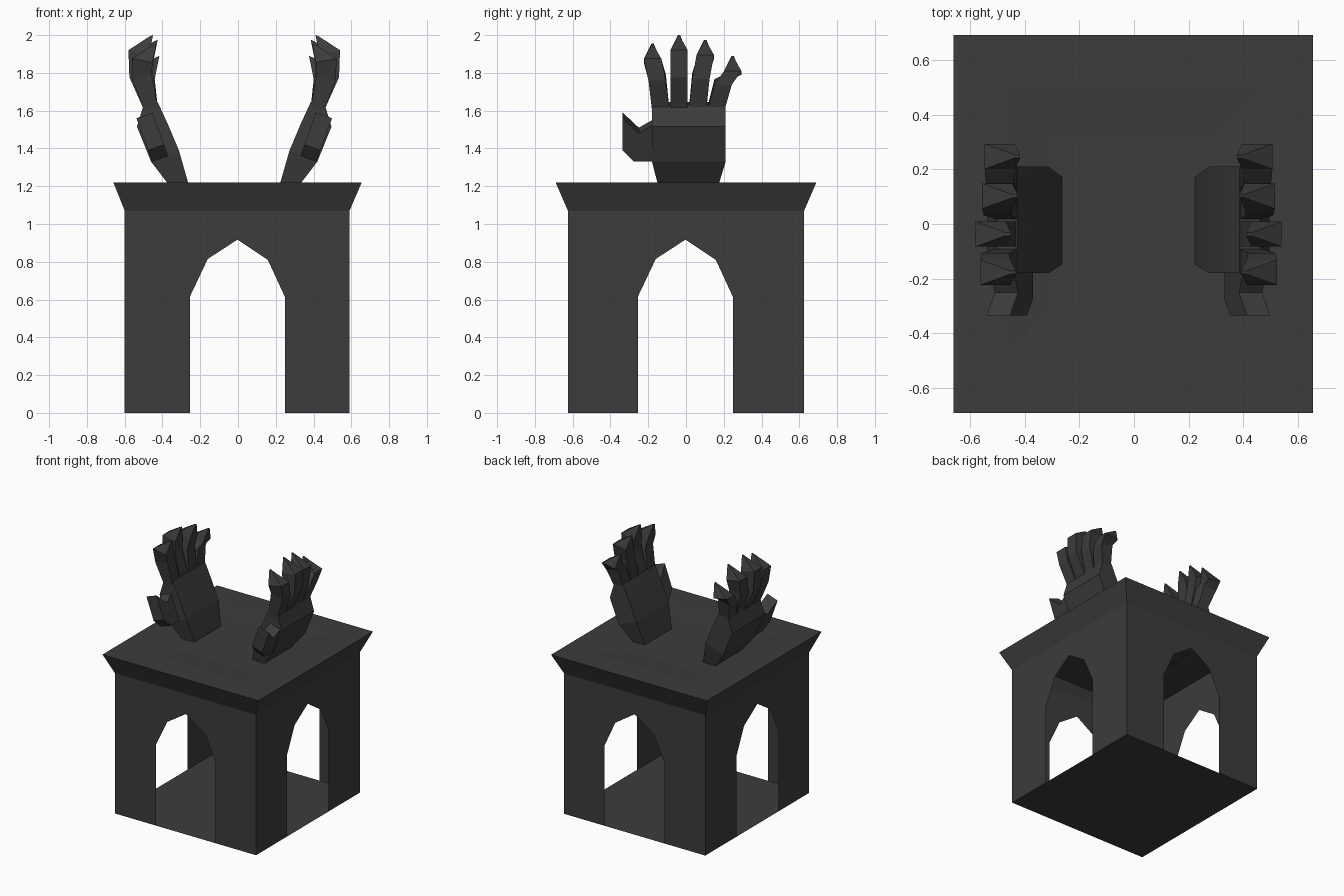
import bpy, bmesh
from mathutils import Vector

if "Cube" in bpy.data.objects:
    bpy.data.objects.remove(bpy.data.objects["Cube"])

stone = bpy.data.materials.new("dark_stone")
stone.diffuse_color = (0.045, 0.045, 0.045, 1)
stone.use_nodes = True
stone.node_tree.nodes["Principled BSDF"].inputs["Base Color"].default_value = stone.diffuse_color


def make(name, bm, location=(0, 0, 0)):
    bmesh.ops.remove_doubles(bm, verts=bm.verts, dist=0.0005)
    me = bpy.data.meshes.new(name)
    bm.to_mesh(me)
    bm.free()
    me.materials.append(stone)
    ob = bpy.data.objects.new(name, me)
    ob.location = location
    bpy.context.collection.objects.link(ob)
    return ob


def face(bm, pts):
    return bm.faces.new([bm.verts.new(p) for p in pts])


def loft(bm, rings):
    """Skin a list of equal rings and cap both ends."""
    vs = [[bm.verts.new(p) for p in r] for r in rings]
    n = len(vs[0])
    for a, b in zip(vs, vs[1:]):
        for i in range(n):
            bm.faces.new((a[i], a[(i + 1) % n], b[(i + 1) % n], b[i]))
    bm.faces.new(vs[0][::-1])
    bm.faces.new(vs[-1])


def rect(x0, x1, y0, y1, z):
    return [Vector(p) for p in ((x0, y0, z), (x1, y0, z), (x1, y1, z), (x0, y1, z))]


# Hollow base: four thin walls, each with a pointed arch down to the floor
X0, X1, Y, H = -0.6, 0.59, 0.625, 1.07
ARCH = [(-0.255, 0), (-0.255, 0.615), (-0.16, 0.815), (-0.003, 0.917),
        (0.158, 0.81), (0.248, 0.615), (0.248, 0)]


def outline(lo, hi):
    return [(lo, 0)] + ARCH + [(hi, 0), (hi, H), (lo, H)]


bm = bmesh.new()
face(bm, [(u, -Y, z) for u, z in outline(X0, X1)])
face(bm, [(u, Y, z) for u, z in outline(X0, X1)][::-1])
face(bm, [(X1, u, z) for u, z in outline(-Y, Y)])
face(bm, [(X0, u, z) for u, z in outline(-Y, Y)][::-1])
face(bm, rect(X0, X1, -Y, Y, 0)[::-1])
make("arched_base", bm)

# Flared top slab with a very shallow sloped recess
bm = bmesh.new()
rings = [rect(X0, X1, -Y, Y, H),
         rect(-0.66, 0.655, -0.69, 0.69, 1.22),
         rect(-0.48, 0.475, -0.50, 0.505, 1.22),
         rect(-0.305, 0.29, -0.31, 0.315, 1.208)]
for a, b in zip(rings, rings[1:]):
    for i in range(4):
        j = (i + 1) % 4
        face(bm, [a[i], a[j], b[j], b[i]])
face(bm, rings[-1])
make("flared_top", bm)

# Hands: modelled on the left, mirrored to the right
MID = -0.02


def section(outer, inner, y0, y1):
    (xo, zo), (xi, zi) = outer, inner
    xo, xi = xo - MID, xi - MID
    return [(xo, y0, zo), (xi, y0, zi), (xi, y1, zi), (xo, y1, zo)]


def make_hands(name, bm):
    bmesh.ops.recalc_face_normals(bm, faces=bm.faces)
    ob = make(name, bm, (MID, 0, 0))
    ob.modifiers.new("mirror", 'MIRROR').use_clip = False


# Palms
bm = bmesh.new()
loft(bm, [section((-0.365, 1.206), (-0.263, 1.215), -0.148, 0.172),
          section((-0.46, 1.33), (-0.313, 1.39), -0.18, 0.21),
          section((-0.535, 1.515), (-0.372, 1.53), -0.18, 0.21),
          section((-0.50, 1.63), (-0.425, 1.645), -0.18, 0.21)])
make_hands("palms", bm)

# Fingers: base y, top y, tip z, x shift, for each finger
for k, (yb, yt, tip, dx) in enumerate([(-0.135, -0.177, 1.955, 0.018),
                                       (-0.037, -0.037, 2.0, 0.0),
                                       (0.062, 0.102, 1.975, 0.025),
                                       (0.16, 0.247, 1.89, 0.034)]):
    bm = bmesh.new()
    zk = 1.62 + (tip - 1.62) * 0.36
    ym = yb + (yt - yb) * 0.42
    w = 0.046
    loft(bm, [section((-0.50, 1.61), (-0.425, 1.62), yb - w, yb + w),
              section((-0.575 + dx, zk + 0.02), (-0.475 + dx, zk + 0.05), ym - w, ym + w),
              section((-0.58 + dx, tip - 0.08), (-0.47 + dx, tip - 0.10), yt - w, yt + w),
              section((-0.47 + dx, tip - 0.008), (-0.45 + dx, tip), yt - 0.006, yt + 0.006)])
    make_hands("fingers_%d" % (k + 1), bm)

# Thumbs: side profile extruded across the slanted palm
bm = bmesh.new()
prof = [(-0.17, 1.33), (-0.275, 1.33), (-0.335, 1.39), (-0.335, 1.56),
        (-0.25, 1.48), (-0.17, 1.525)]
outer = [Vector((-0.455 - 0.36 * (z - 1.33) - MID, y, z)) for y, z in prof]
loft(bm, [outer, [p + Vector((0.085, 0, 0.03)) for p in outer]])
make_hands("thumbs", bm)
